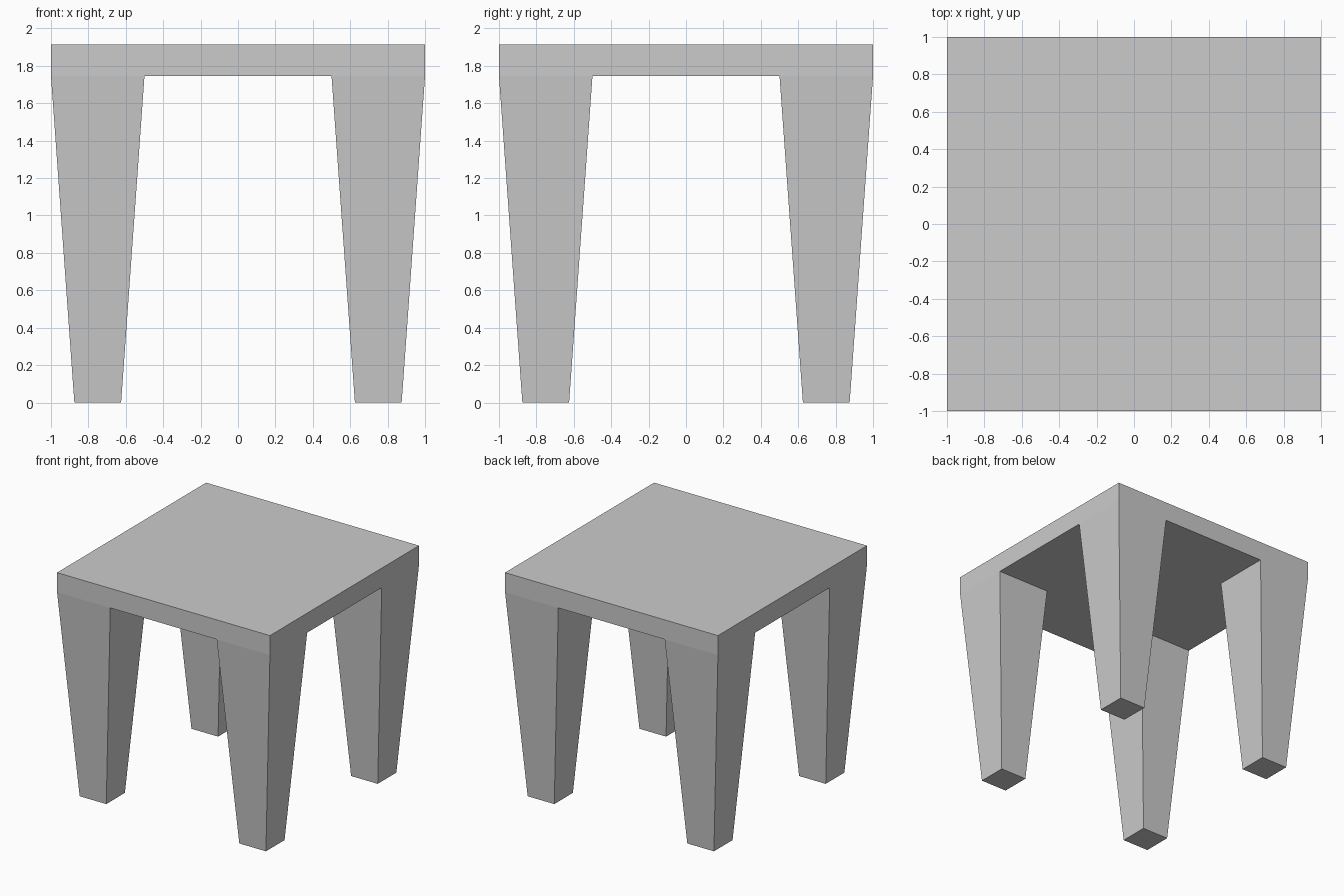
import bpy, bmesh
from mathutils import Vector, Matrix

if "Cube" in bpy.data.objects:
    bpy.data.objects.remove(bpy.data.objects["Cube"])

HEIGHT = 1.913      # overall height
LEG = 1.747         # leg length (underside of the top)
SPLIT = 0.5         # inner edge of the legs at the top

bm = bmesh.new()

# Table top slab
thick = HEIGHT - LEG
bmesh.ops.create_cube(bm, size=1.0, matrix=Matrix.Translation((0, 0, LEG + thick / 2))
                      @ Matrix.Diagonal((2, 2, thick, 1)))

# Loop cuts that mark out the four leg corners
for axis in (Vector((1, 0, 0)), Vector((0, 1, 0))):
    for s in (-SPLIT, SPLIT):
        bmesh.ops.bisect_plane(bm, geom=bm.verts[:] + bm.edges[:] + bm.faces[:],
                               plane_co=axis * s, plane_no=axis)

# Legs: extrude each underside corner down and taper it to half size
bm.normal_update()
corners = [f for f in bm.faces if f.normal.z < -0.9
           and all(abs(c) > SPLIT for c in f.calc_center_median()[:2])]
for f in bmesh.ops.extrude_discrete_faces(bm, faces=corners)["faces"]:
    mid = f.calc_center_median()
    for v in f.verts:
        v.co = mid + (v.co - mid) * 0.5
        v.co.z = 0

bmesh.ops.recalc_face_normals(bm, faces=bm.faces[:])
mesh = bpy.data.meshes.new("table")
bm.to_mesh(mesh)
bm.free()
bpy.context.collection.objects.link(bpy.data.objects.new("table", mesh))
